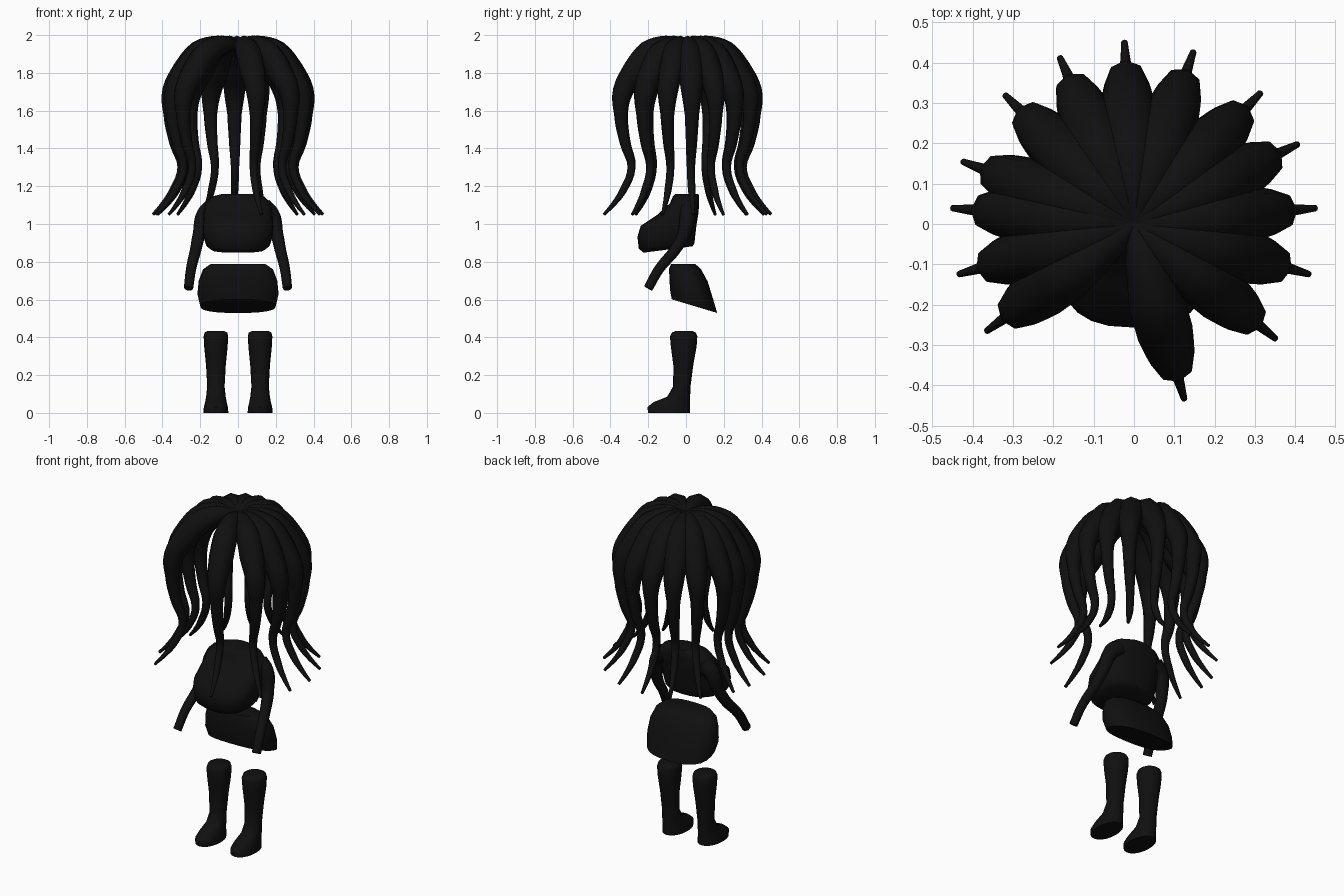
import bpy, bmesh, math

cube = bpy.data.objects.get("Cube")
if cube:
    bpy.data.objects.remove(cube, do_unlink=True)

black = bpy.data.materials.new("matte_black")
black.use_nodes = True
color = (0.005, 0.005, 0.005, 1)
black.diffuse_color = color
black.node_tree.nodes["Principled BSDF"].inputs["Base Color"].default_value = color


def activate(obj):
    bpy.ops.object.select_all(action='DESELECT')
    obj.select_set(True)
    bpy.context.view_layer.objects.active = obj


def link(name, data, smooth=True):
    obj = bpy.data.objects.new(name, data)
    bpy.context.collection.objects.link(obj)
    if smooth:
        activate(obj)
        bpy.ops.object.shade_smooth_by_angle(angle=math.radians(50))
    return obj


def spow(v, e):
    return math.copysign(abs(v) ** e, v)


def loft(name, sections, x=0, sides=24, roundness=0.8):
    """Closed skin over rings given as (z, half width, front y, back y, tilt)."""
    bm = bmesh.new()
    rings = []
    for z, hx, front, back, tilt in sections:
        mid, hy = (front + back) / 2, (back - front) / 2
        ring = []
        for i in range(sides):
            a = math.tau * i / sides
            dy = hy * spow(math.sin(a), roundness)
            ring.append(bm.verts.new((x + hx * spow(math.cos(a), roundness),
                                      mid + dy, z + tilt * dy)))
        rings.append(ring)
    for low, high in zip(rings, rings[1:]):
        for i in range(sides):
            j = (i + 1) % sides
            bm.faces.new((low[i], low[j], high[j], high[i]))
    bm.faces.new(rings[0])
    bm.faces.new(rings[-1])
    bmesh.ops.recalc_face_normals(bm, faces=bm.faces)
    mesh = bpy.data.meshes.new(name)
    bm.to_mesh(mesh)
    bm.free()
    mesh.materials.append(black)
    return link(name, mesh)


def tube(name, points):
    """Tapered tube through (x, y, z, radius) points, turned into a mesh."""
    curve = bpy.data.curves.new(name, 'CURVE')
    curve.dimensions = '3D'
    curve.bevel_depth = 1
    curve.bevel_resolution = 2
    curve.resolution_u = 4
    curve.use_fill_caps = True
    spline = curve.splines.new('BEZIER')
    spline.bezier_points.add(len(points) - 1)
    for bp, (x, y, z, r) in zip(spline.bezier_points, points):
        bp.co = (x, y, z)
        bp.radius = r
        bp.handle_left_type = bp.handle_right_type = 'AUTO'
    curve.materials.append(black)
    obj = link(name, curve, smooth=False)
    activate(obj)
    bpy.ops.object.convert(target='MESH')
    obj = bpy.context.object
    bpy.ops.object.shade_smooth_by_angle(angle=math.radians(50))
    return obj


# Hair: one lock shared by all, turned around the crown
lock_path = [
    (0, 0, 1.95, 0.02), (0.1, 0, 1.948, 0.05), (0.2, 0, 1.905, 0.07),
    (0.28, 0, 1.81, 0.07), (0.348, 0, 1.7, 0.056), (0.358, 0, 1.58, 0.038),
    (0.335, 0, 1.43, 0.03), (0.3, 0, 1.3, 0.022), (0.345, 0, 1.18, 0.02),
    (0.395, 0, 1.11, 0.014), (0.452, 0, 1.05, 0.008),
]
lock_angles = [93, 71, 46, 26, 5, -16, -39, -74, 216, 196, 175, 160, 135, 114]
first = tube("hair_lock_1", lock_path)
first.rotation_euler.z = math.radians(lock_angles[0])
for n, angle in enumerate(lock_angles[1:], 2):
    lock = link(f"hair_lock_{n}", first.data, smooth=False)
    lock.rotation_euler.z = math.radians(angle)

# Cropped top with a full bust
loft("top_body", [
    (0.865, 0.14, -0.225, 0.035, 0.13), (0.885, 0.168, -0.25, 0.045, 0.1),
    (0.94, 0.185, -0.257, 0.05, 0.05), (0.99, 0.187, -0.24, 0.055, 0),
    (1.05, 0.183, -0.15, 0.065, 0), (1.11, 0.175, -0.085, 0.07, 0),
    (1.145, 0.14, -0.07, 0.07, 0), (1.16, 0.08, -0.055, 0.065, 0),
])

# Sleeves bending forward
for side, s in (("left", 1), ("right", -1)):
    tube(f"{side}_sleeve", [
        (s * 0.13, 0.01, 1.085, 0.055), (s * 0.175, 0.01, 1.05, 0.045),
        (s * 0.205, -0.01, 0.95, 0.034), (s * 0.225, -0.06, 0.86, 0.03),
        (s * 0.248, -0.14, 0.765, 0.027), (s * 0.262, -0.2, 0.66, 0.025),
    ])

# Skirt with a hem that drops to the back
loft("skirt", [
    (0.565, 0.2, -0.075, 0.165, -0.3), (0.63, 0.215, -0.085, 0.142, -0.2),
    (0.7, 0.208, -0.087, 0.115, -0.05), (0.76, 0.185, -0.09, 0.08, 0),
    (0.788, 0.145, -0.08, 0.05, 0),
])

# Knee boots
boot = [
    (0, 0.066, -0.2, 0.02, 0), (0.03, 0.064, -0.205, 0.022, 0),
    (0.058, 0.057, -0.17, 0.022, 0), (0.085, 0.052, -0.1, 0.022, 0),
    (0.14, 0.046, -0.068, 0.024, 0), (0.25, 0.052, -0.067, 0.038, 0),
    (0.35, 0.062, -0.08, 0.056, 0), (0.405, 0.065, -0.085, 0.06, 0),
    (0.425, 0.06, -0.075, 0.052, 0), (0.433, 0.045, -0.055, 0.035, 0),
]
for side, s in (("left", 1), ("right", -1)):
    loft(f"{side}_boot", boot, x=s * 0.117, sides=20, roundness=0.95)
